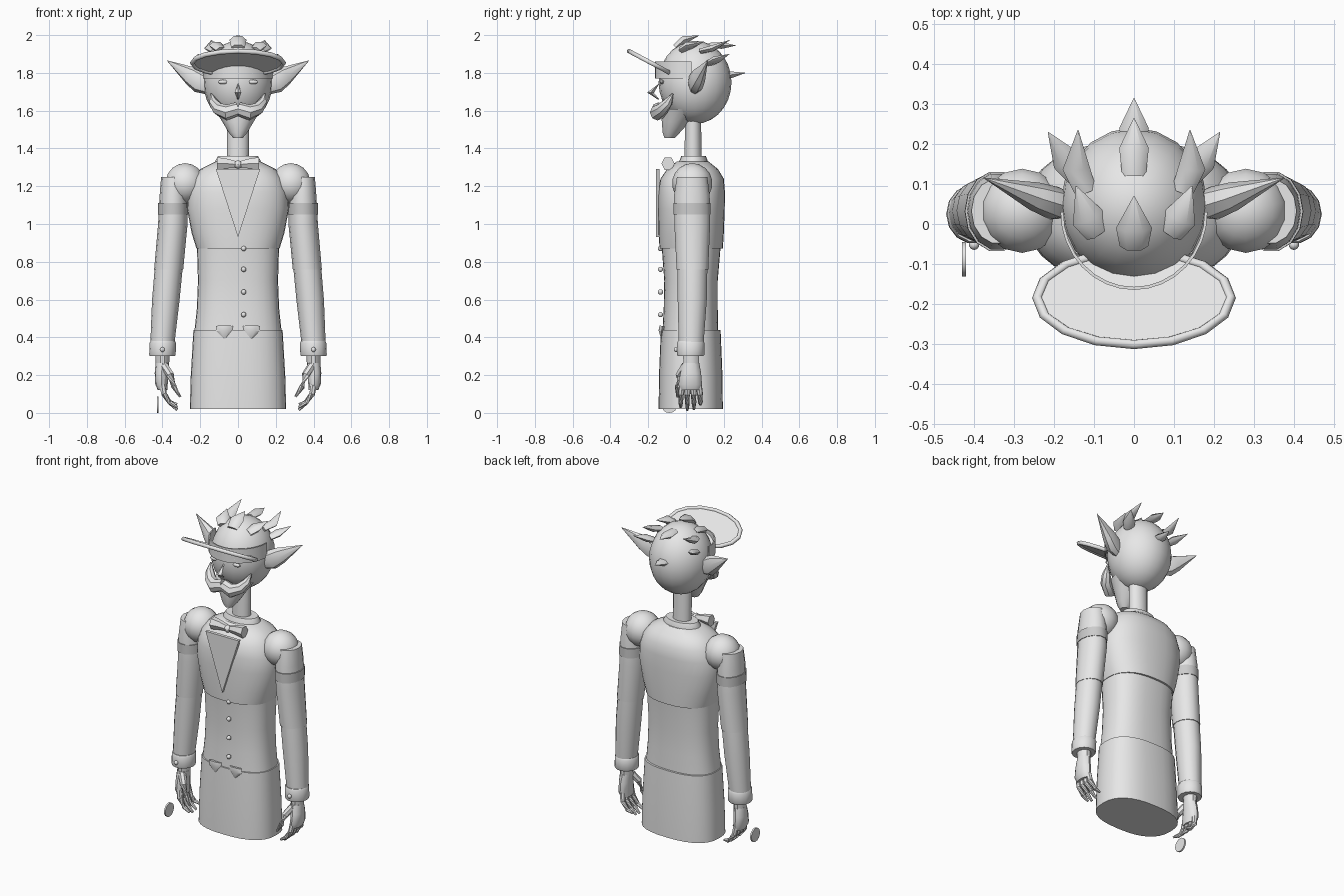
import bpy, bmesh, math
from mathutils import Vector, Matrix

if "Cube" in bpy.data.objects:
    bpy.data.objects.remove(bpy.data.objects["Cube"])


def material(name, v):
    m = bpy.data.materials.new(name)
    m.diffuse_color = (v, v, v, 1)
    m.use_nodes = True
    m.node_tree.nodes["Principled BSDF"].inputs["Base Color"].default_value = m.diffuse_color
    return m


GREY = material("light grey", 0.8)
BAND = material("mid grey", 0.6)


def finish(name, bm, mat=GREY, angle=35):
    bmesh.ops.recalc_face_normals(bm, faces=bm.faces)
    me = bpy.data.meshes.new(name)
    bm.to_mesh(me)
    bm.free()
    ob = bpy.data.objects.new(name, me)
    bpy.context.collection.objects.link(ob)
    me.materials.append(mat)
    bpy.ops.object.select_all(action='DESELECT')
    bpy.context.view_layer.objects.active = ob
    ob.select_set(True)
    bpy.ops.object.shade_smooth_by_angle(angle=math.radians(angle))
    return ob


def skin(name, rings, mat=GREY, angle=35):
    """Bridge equal-length rings of points and cap both ends."""
    bm = bmesh.new()
    vs = [[bm.verts.new(p) for p in r] for r in rings]
    n = len(vs[0])
    for a, b in zip(vs, vs[1:]):
        for i in range(n):
            j = (i + 1) % n
            bm.faces.new((a[i], a[j], b[j], b[i]))
    bm.faces.new(vs[0])
    bm.faces.new(vs[-1])
    return finish(name, bm, mat, angle)


def loft(name, rows, n=24, p=2.0, mat=GREY):
    """Upright body; each row is z, centre x, half width, front y, back y."""
    rings = []
    for z, cx, rx, y0, y1 in rows:
        ring = []
        for i in range(n):
            a = 2 * math.pi * i / n
            c, s = math.cos(a), math.sin(a)
            ring.append((cx + rx * math.copysign(abs(c) ** (2 / p), c),
                         (y0 + y1) / 2 + (y1 - y0) / 2 * math.copysign(abs(s) ** (2 / p), s), z))
        rings.append(ring)
    return skin(name, rings, mat)


def tube(name, pts, radii, n=8, flat=1.0, angle=35):
    """Tapered tube through points; flat squashes it along its local up."""
    pts = [Vector(p) for p in pts]
    rings = []
    for k, (p, r) in enumerate(zip(pts, radii)):
        d = (pts[min(k + 1, len(pts) - 1)] - pts[max(k - 1, 0)]).normalized()
        ref = Vector((0, 0, 1)) if abs(d.z) < 0.9 else Vector((0, 1, 0))
        u = d.cross(ref).normalized()
        v = u.cross(d)
        rings.append([p + r * (math.cos(t) * u + flat * math.sin(t) * v)
                      for t in (2 * math.pi * i / n for i in range(n))])
    return skin(name, rings, GREY, angle)


def ball(name, loc, size, seg=16, rows=10):
    bm = bmesh.new()
    bmesh.ops.create_uvsphere(bm, u_segments=seg, v_segments=rows, radius=1,
                              matrix=Matrix.Translation(loc) @ Matrix.Diagonal((*size, 1)))
    return finish(name, bm)


def plate(name, outline, y, thick):
    """Flat plate facing the front from an x, z outline."""
    return skin(name, [[(x, y, z) for x, z in outline],
                       [(x, y + thick, z) for x, z in outline]])


# Torso: hips, waistcoat and chest
loft("hips", [(.02, 0, .255, -.145, .195), (.2, 0, .25, -.143, .193),
              (.44, 0, .236, -.133, .183)], 32, 2.5)
loft("waistcoat", [(.42, 0, .232, -.125, .17), (.55, 0, .218, -.118, .168),
                   (.7, 0, .212, -.115, .168), (.9, 0, .218, -.13, .185)], 32, 2.5)
loft("chest", [(.87, 0, .22, -.14, .195), (.95, 0, .245, -.145, .2),
               (1.08, 0, .27, -.148, .205), (1.17, 0, .265, -.148, .206),
               (1.24, 0, .24, -.135, .2), (1.29, 0, .2, -.1, .17),
               (1.33, 0, .12, -.05, .12)], 32, 2.4)
plate("shirt_front", [(-.117, 1.29), (0, .93), (.117, 1.29)], -.16, .02)
for z in (.87, .76, .64, .52):
    ball("front_button", (.03, -.135, z), (.014, .014, .014), 10, 6)
for s in (-1, 1):
    tube("waistcoat_point", [(s * .072, -.125, .46), (s * .072, -.13, .435), (s * .068, -.13, .39)],
         [.045, .043, .002], 6, .4)

# Collar, neck and bow tie
loft("collar", [(1.29, 0, .125, -.05, .12), (1.335, 0, .12, -.035, .115),
                (1.36, 0, .105, -.025, .105)], 20)
loft("neck", [(1.33, 0, .058, -.01, .085), (1.58, 0, .06, -.005, .08)], 14)
ball("bow_knot", (0, -.1, 1.315), (.022, .025, .022), 10, 6)
for s in (-1, 1):
    tube("bow_wing", [(s * .01, -.095, 1.315), (s * .06, -.095, 1.32), (s * .112, -.095, 1.32)],
         [.018, .027, .035], 6, 1.1)

# Head, jaw and face
ball("head", (0, .048, 1.75), (.183, .193, .22), 20, 14)
loft("jaw", [(1.455, 0, .025, -.115, -.06), (1.485, 0, .05, -.125, -.03),
             (1.54, 0, .082, -.13, .02), (1.61, 0, .125, -.135, .08)], 14)
tube("nose", [(0, -.14, 1.745), (0, -.188, 1.695), (0, -.145, 1.66)], [.003, .018, .003], 4)
for s in (-1, 1):
    tube("moustache", [(0, -.145, 1.61), (s * .06, -.15, 1.59), (s * .105, -.125, 1.61),
                       (s * .13, -.095, 1.645), (s * .142, -.07, 1.69)],
         [.036, .042, .034, .025, .004], 8)
    ball("eye", (s * .08, -.128, 1.752), (.026, .012, .012), 10, 6)
    tube("eyebrow", [(s * .035, -.148, 1.775), (s * .075, -.138, 1.795), (s * .11, -.112, 1.815)],
         [.004, .009, .003], 6)
    # Long pointed ear
    tube("ear", [(s * .155, .045, 1.725), (s * .2, .052, 1.75), (s * .25, .07, 1.785),
                 (s * .375, .115, 1.865)], [.03, .042, .036, .001], 8, 1.4)

# Headband wrapping the front of the head
bm = bmesh.new()
cols = []
for i in range(17):
    a = math.pi * (1 + i / 16)
    x, y = .184 * math.cos(a), .03 + .195 * math.sin(a)
    cols.append([bm.verts.new((x * k, .03 + (y - .03) * k, z))
                 for k, z in ((1, 1.77), (1, 1.86), (.96, 1.86), (.96, 1.77))])
for a, b in zip(cols, cols[1:]):
    for i in range(4):
        j = (i + 1) % 4
        bm.faces.new((a[i], b[i], b[j], a[j]))
bm.faces.new(cols[0])
bm.faces.new(cols[-1])
finish("headband", bm)

# Tilted visor disc with a raised rim
tilt = Matrix.Translation((0, -.185, 1.853)) @ Matrix.Rotation(math.radians(-28), 4, 'X')
disc = [[tilt @ Vector((.242 * math.cos(t), .132 * math.sin(t), z))
         for t in (2 * math.pi * i / 16 for i in range(16))] for z in (-.004, .004)]
skin("visor", disc)
bm = bmesh.new()
loops = []
for i in range(16):
    t = 2 * math.pi * i / 16
    loops.append([bm.verts.new(tilt @ Vector(((.242 + .013 * math.cos(q)) * math.cos(t),
                                              (.132 + .013 * math.cos(q)) * math.sin(t),
                                              .013 * math.sin(q))))
                  for q in (math.pi * k / 3 for k in range(6))])
for i in range(16):
    a, b = loops[i], loops[(i + 1) % 16]
    for k in range(6):
        bm.faces.new((a[k], a[(k + 1) % 6], b[(k + 1) % 6], b[k]))
finish("visor_rim", bm, angle=65)


# Hair spikes
def spike(base, mid, tip, r):
    tube("hair_spike", [base, mid, tip], [r * .8, r, .001], 6, .55, 50)


spike((0, -.055, 1.935), (0, -.01, 1.975), (0, .07, 1.998), .045)
spike((0, .12, 1.945), (0, .19, 1.945), (0, .265, 1.945), .037)
spike((0, .2, 1.785), (0, .24, 1.79), (0, .315, 1.8), .037)
for s in (-1, 1):
    spike((s * .09, -.02, 1.92), (s * .115, .015, 1.945), (s * .145, .095, 1.965), .042)
    spike((s * .12, .08, 1.915), (s * .145, .14, 1.93), (s * .14, .235, 1.975), .034)
    spike((s * .14, .12, 1.85), (s * .17, .16, 1.87), (s * .215, .23, 1.9), .036)

for s in (-1, 1):
    # Shoulder puff and sleeve
    ball("shoulder_puff", (s * .28, .033, 1.215), (.107, .107, .107), 14, 9)
    loft("upper_sleeve", [(1.25, s * .34, .067, -.05, .115), (1.15, s * .342, .073, -.066, .128),
                          (1.0, s * .345, .078, -.064, .13), (.76, s * .367, .077, -.052, .12)], 14)
    loft("armband", [(1.05, s * .344, .08, -.07, .133), (1.11, s * .343, .08, -.07, .133)], 14, mat=BAND)
    loft("lower_sleeve", [(.765, s * .367, .074, -.047, .115), (.6, s * .382, .073, -.046, .112),
                          (.37, s * .4, .064, -.04, .095)], 14)
    loft("cuff", [(.3, s * .4, .067, -.046, .094), (.31, s * .4, .07, -.05, .1),
                  (.37, s * .398, .07, -.05, .1), (.38, s * .398, .064, -.045, .095)], 14)
    ball("cuff_button", (s * .4, -.052, .335), (.013, .013, .013), 10, 6)
    # Hand: wrist, palm, four fingers and a thumb
    loft("wrist", [(.25, s * .4, .035, -.015, .07), (.31, s * .4, .038, -.018, .072)], 10)
    loft("palm", [(.12, s * .398, .026, -.03, .075), (.15, s * .405, .033, -.04, .085),
                  (.21, s * .405, .036, -.03, .08), (.265, s * .4, .036, -.018, .07)], 12)
    for k in range(4):
        y = -.02 + .029 * k
        end = (.03, .015, .02, .045)[k]
        tube("finger", [(s * .4, y, .15), (s * .392, y * 1.15 - .003, .1),
                        (s * .36, y * 1.2 - .004, .055), (s * .322, y * 1.2 - .004, end)],
             [.017, .016, .013, .007], 7)
    tube("thumb", [(s * .39, -.005, .25), (s * .358, -.035, .2), (s * .34, -.045, .14),
                   (s * .305, -.045, .085)], [.022, .021, .015, .007], 7)

# Loose coin standing beside one hand
bm = bmesh.new()
bmesh.ops.create_cone(bm, cap_ends=True, segments=16, radius1=.043, radius2=.043, depth=.01,
                      matrix=Matrix.Translation((-.425, -.088, .043)) @ Matrix.Rotation(math.pi / 2, 4, 'Y'))
finish("coin", bm)
